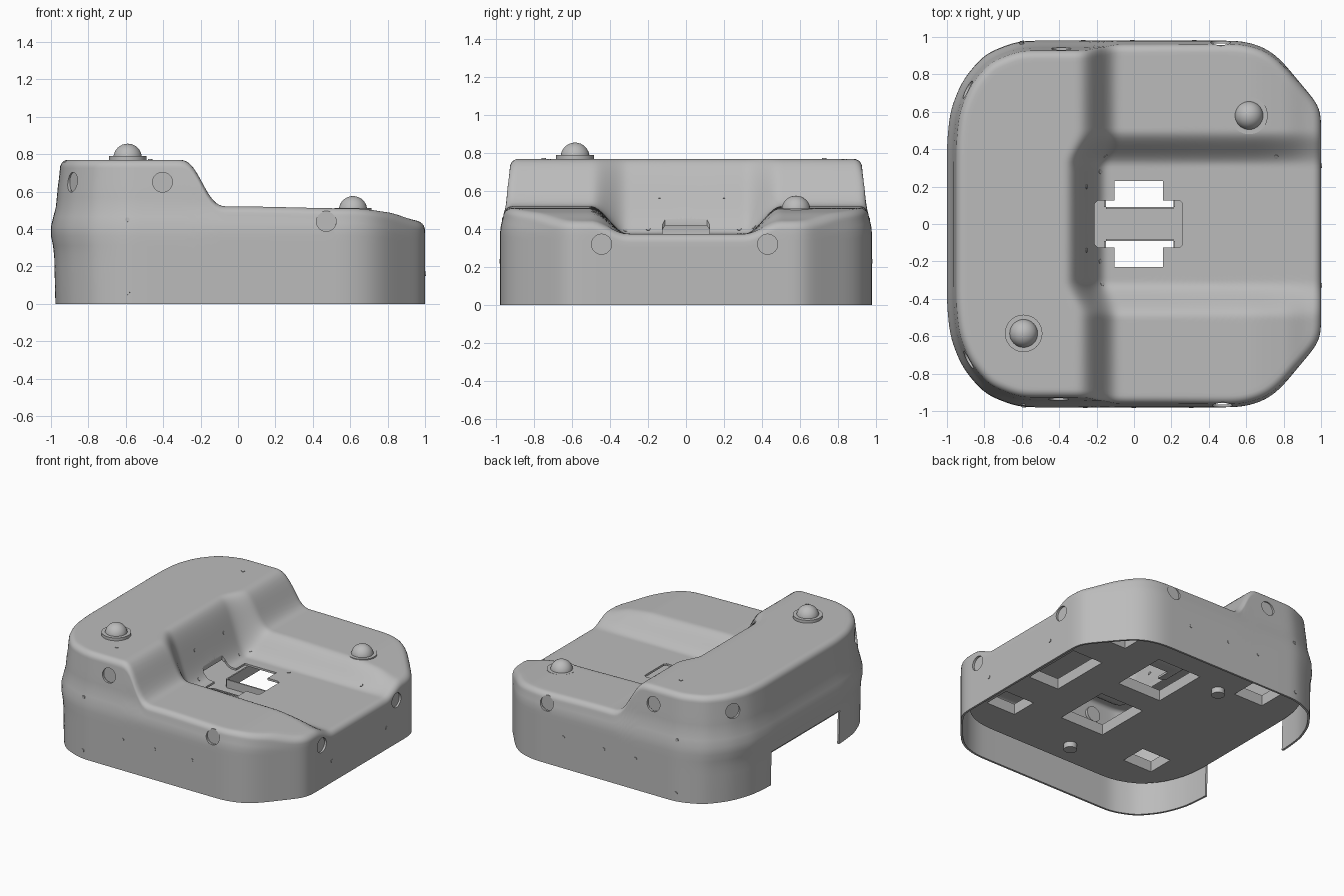
import bpy, bmesh, math
from mathutils import Vector

cube = bpy.data.objects.get("Cube")
if cube:
    bpy.data.objects.remove(cube, do_unlink=True)

grey = bpy.data.materials.new("body grey")
grey.use_nodes = True
color = (0.5, 0.5, 0.5, 1)
grey.diffuse_color = color
grey.node_tree.nodes["Principled BSDF"].inputs["Base Color"].default_value = color


def finish(bm, name):
    mesh = bpy.data.meshes.new(name)
    bm.to_mesh(mesh)
    bm.free()
    mesh.materials.append(grey)
    ob = bpy.data.objects.new(name, mesh)
    bpy.context.collection.objects.link(ob)
    return ob


def activate(ob):
    bpy.ops.object.select_all(action='DESELECT')
    ob.select_set(True)
    bpy.context.view_layer.objects.active = ob


def smooth(ob):
    activate(ob)
    bpy.ops.object.shade_smooth_by_angle(angle=math.radians(35))


def prism(bm, points, z0, z1):
    low = [bm.verts.new((x, y, z0)) for x, y in points]
    high = [bm.verts.new((x, y, z1)) for x, y in points]
    faces = [bm.faces.new(low[::-1]), bm.faces.new(high)]
    for i in range(len(low)):
        j = (i + 1) % len(low)
        faces.append(bm.faces.new((low[i], low[j], high[j], high[i])))
    bmesh.ops.recalc_face_normals(bm, faces=faces)


def rect(x, y, w, d):
    return [(x - w / 2, y - d / 2), (x + w / 2, y - d / 2),
            (x + w / 2, y + d / 2), (x - w / 2, y + d / 2)]


def cylinder(bm, pos, axis, radius, depth, segments=24):
    rot = Vector(axis).to_track_quat('Z', 'Y').to_matrix().to_4x4()
    rot.translation = pos
    bmesh.ops.create_cone(bm, cap_ends=True, segments=segments, radius1=radius,
                          radius2=radius, depth=depth, matrix=rot)


def cut(ob, cutter):
    mod = ob.modifiers.new("cut", 'BOOLEAN')
    mod.operation = 'DIFFERENCE'
    mod.solver = 'EXACT'
    mod.object = cutter
    activate(ob)
    for m in list(ob.modifiers):
        bpy.ops.object.modifier_apply(modifier=m.name)
    bpy.data.objects.remove(cutter, do_unlink=True)


def ease(a, b, v):
    t = min(max((v - a) / (b - a), 0), 1)
    return t * t * (3 - 2 * t)


# Body shape: raised rear deck, lower deck with a central channel
def height(x, y):
    low = 0.52 - 0.01 * ease(0, 0.6, x) - 0.035 * ease(0.6, 0.95, x) - 0.035 * ease(0.8, 1, x)
    low += (0.375 - low) * (1 - ease(0.31, 0.5, abs(y)))
    shift = 0.065 * (1 - ease(0.3, 0.5, abs(y)))
    step = ease(-0.34 - shift, -0.04 - shift, x)
    return 0.77 + (low - 0.77) * ease(0, 1, step)


def inset(z):
    return 0.034 * ease(0.38, 0.56, z) + 0.018 * ease(0.55, 0.75, z)


def make_outline(count=300, passes=9):
    half = [(1, 0.62), (0.78, 0.885), (0.7, 0.945), (0.58, 0.98), (-0.62, 0.98),
            (-0.8, 0.91), (-0.92, 0.77), (-0.985, 0.61), (-1.003, 0.44)]
    poly = [Vector(p) for p in half + [(x, -y) for x, y in reversed(half)]]
    edges = list(zip(poly, poly[1:] + poly[:1]))
    step = sum((b - a).length for a, b in edges) / count
    pts, carry = [], 0
    for a, b in edges:
        length = (b - a).length
        while carry < length and len(pts) < count:
            pts.append(a.lerp(b, carry / length))
            carry += step
        carry -= length
    for _ in range(passes):
        pts = [(pts[i - 1] + 2 * p + pts[(i + 1) % len(pts)]) / 4 for i, p in enumerate(pts)]
    return pts


outline = make_outline()
count = len(outline)
normals = []
for i in range(count):
    t = (outline[(i + 1) % count] - outline[i - 1]).normalized()
    normals.append(Vector((t.y, -t.x)))


def wall_point(i, z, extra=0):
    p = outline[i] - normals[i] * (inset(z) + extra)
    lean = ease(0.5, 1, -p.x) * (0.016 * (1 - ease(0.27, 0.39, z)) + 0.01 * (1 - min(z / 0.4, 1)))
    return Vector((p.x + lean, p.y, z))


def on_wall(x, y, z):
    i = min(range(count), key=lambda k: (outline[k] - Vector((x, y))).length)
    return wall_point(i, z), normals[i].to_3d()


# Shell surface: wall rows, rounded rim, then shrinking rings over the top
rim, rows, turns, rings = 0.045, 14, 6, 48
center = Vector((-0.2, 0))
columns = []
bm = bmesh.new()
middle = bm.verts.new((center.x, center.y, height(center.x, center.y)))
for i in range(count):
    top = height(*outline[i])
    column = [wall_point(i, (top - rim) * r / rows) for r in range(rows)]
    for r in range(turns + 1):
        a = math.pi / 2 * r / turns
        p = wall_point(i, top - rim, rim * (1 - math.cos(a)))
        p.z = height(p.x, p.y) - rim + rim * math.sin(a)
        column.append(p)
    edge = column[-1].to_2d()
    for r in range(1, rings):
        p = edge.lerp(center, r / rings)
        column.append(Vector((p.x, p.y, height(p.x, p.y))))
    columns.append([bm.verts.new(p) for p in column])
for i in range(count):
    a, b = columns[i], columns[(i + 1) % count]
    for r in range(len(a) - 1):
        bm.faces.new((a[r], b[r], b[r + 1], a[r + 1]))
    bm.faces.new((a[-1], b[-1], middle))
shell = finish(bm, "shell")
solid = shell.modifiers.new("thickness", 'SOLIDIFY')
solid.thickness = 0.015
solid.offset = -1

# Openings: lens holes, cross-shaped hatch in the channel, notch in the rear wall
lenses = [on_wall(1, s * 0.44, 0.32) for s in (-1, 1)]
for s in (-1, 1):
    for x, y, z in ((-0.93, 0.74, 0.65), (-0.4, 0.98, 0.65), (0.47, 0.98, 0.44)):
        lenses.append(on_wall(x, s * y, z))
bm = bmesh.new()
for pos, n in lenses:
    cylinder(bm, pos, n, 0.053, 0.14, 32)
quarter = [(0.235, 0.11), (0.22, 0.125), (0.13, 0.125), (0.13, 0.23)]
cross = quarter + [(-x, y) for x, y in reversed(quarter)]
cross += [(-x, -y) for x, y in cross]
prism(bm, [(x + 0.025, y) for x, y in cross], 0.3, 0.6)
prism(bm, rect(-1, 0, 0.3, 0.8), -0.1, 0.25)
cut(shell, finish(bm, "shell_cutter"))
smooth(shell)

# Lens discs set back inside their holes
for k, (pos, n) in enumerate(lenses):
    bm = bmesh.new()
    cylinder(bm, pos - n * 0.025, n, 0.056, 0.02, 32)
    smooth(finish(bm, f"lens_{k + 1}"))

# Inner deck with equipment windows
deck_z = 0.22
windows = [(0.03, 0.3, 0.36, 0.42), (0.03, -0.3, 0.36, 0.42), (0.6, 0, 0.25, 0.46)]
windows += [(sx * 0.6, sy * 0.58, 0.24, 0.2) for sx in (-1, 1) for sy in (-1, 1)]
bm = bmesh.new()
prism(bm, [tuple(p * 0.95) for p in outline[::3]], deck_z, deck_z + 0.02)
deck = finish(bm, "inner_deck")
bm = bmesh.new()
for w in windows:
    prism(bm, rect(*w), 0, 1)
cut(deck, finish(bm, "deck_cutter"))

# Thin collars standing around the windows
for k, (x, y, w, d) in enumerate(windows):
    bm = bmesh.new()
    for s in (-1, 1):
        prism(bm, rect(x + s * (w / 2 + 0.005), y, 0.01, d), deck_z, deck_z + 0.08)
        prism(bm, rect(x, y + s * (d / 2 + 0.005), w, 0.01), deck_z, deck_z + 0.08)
    finish(bm, f"window_collar_{k + 1}")

# Short posts under the deck
for k, (x, y) in enumerate(((-0.36, 0.45), (-0.07, -0.75))):
    bm = bmesh.new()
    cylinder(bm, (x, y, deck_z - 0.02), (0, 0, 1), 0.045, 0.04)
    smooth(finish(bm, f"deck_post_{k + 1}"))

# Domes on round flanges, the front one sunk flush into its deck
for name, x, y, sink in (("rear_dome", -0.59, -0.585, 0), ("front_dome", 0.615, 0.58, 0.02)):
    z = height(x, y) - sink
    bm = bmesh.new()
    cylinder(bm, (x, y, z + 0.003), (0, 0, 1), 0.1, 0.036, 48)
    smooth(finish(bm, name + "_flange"))
    bm = bmesh.new()
    bmesh.ops.create_uvsphere(bm, u_segments=32, v_segments=16, radius=0.076)
    bmesh.ops.translate(bm, verts=bm.verts, vec=(x, y, z + 0.01))
    smooth(finish(bm, name))

# Small screws on the walls, the decks and the step face
screws = [on_wall(1, s * 0.32, 0.16) for s in (-1, 1)]
for s in (-1, 1):
    for x, z in ((-0.6, 0.45), (-0.6, 0.06), (-0.27, 0.23), (0, 0.23), (0.31, 0.23)):
        screws.append(on_wall(x, s, z))
for x, y in ((-0.47, 0.73), (-0.47, -0.75), (-0.15, 0.36), (-0.18, 0.28), (0.22, 0.28),
             (0.76, 0.36), (-0.18, -0.2), (-0.17, -0.32), (-0.255, -0.14), (-0.255, 0.2)):
    e = 0.005
    n = Vector((height(x - e, y) - height(x + e, y), height(x, y - e) - height(x, y + e), 2 * e))
    screws.append((Vector((x, y, height(x, y))), n.normalized()))
bm = bmesh.new()
for pos, n in screws:
    cylinder(bm, pos, n, 0.012, 0.008, 12)
finish(bm, "screws")
